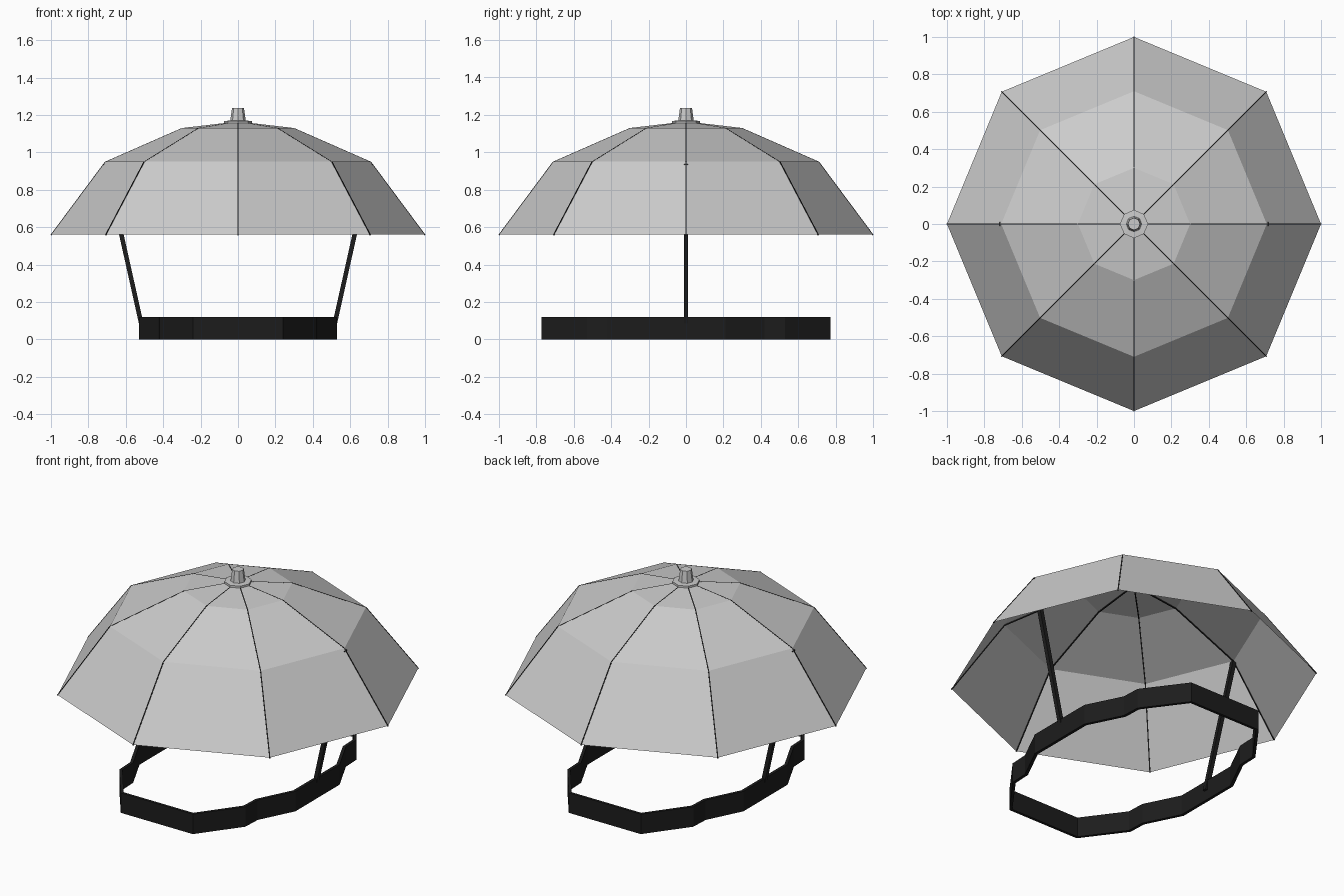
import bpy, bmesh, math
from mathutils import Vector

if "Cube" in bpy.data.objects:
    bpy.data.objects.remove(bpy.data.objects["Cube"])

black = bpy.data.materials.new("black_plastic")
black.diffuse_color = (0.012, 0.012, 0.012, 1)
black.use_nodes = True
black.node_tree.nodes["Principled BSDF"].inputs["Base Color"].default_value = black.diffuse_color
CANOPY = [(1.0, 0.56), (0.71, 0.95), (0.30, 1.13), (0.0, 1.165)]


def finish(name, bm, mat=None, recalc=True):
    if recalc:
        bmesh.ops.recalc_face_normals(bm, faces=bm.faces)
    mesh = bpy.data.meshes.new(name)
    bm.to_mesh(mesh)
    bm.free()
    ob = bpy.data.objects.new(name, mesh)
    bpy.context.collection.objects.link(ob)
    if mat:
        mesh.materials.append(mat)
    return ob


def lathe(name, profile, sides=8, mat=None):
    """Spin an (r, z) profile; points with r = 0 become a pole."""
    bm = bmesh.new()
    rings = []
    for r, z in profile:
        angles = [math.tau * i / sides for i in range(sides)] if r else [0]
        rings.append([bm.verts.new((r * math.cos(a), r * math.sin(a), z)) for a in angles])
    for lo, hi in zip(rings, rings[1:]):
        for i in range(sides):
            j = (i + 1) % sides
            quad = [lo[i % len(lo)], lo[j % len(lo)], hi[j % len(hi)], hi[i % len(hi)]]
            bm.faces.new(list(dict.fromkeys(quad)))
    return finish(name, bm, mat)


def bar(name, start, end, width, mat=None):
    """Square bar between two points."""
    start, end = Vector(start), Vector(end)
    d = (end - start).normalized()
    side = d.cross(Vector((0, 0, 1))).normalized() * width / 2
    up = side.cross(d).normalized() * width / 2
    bm = bmesh.new()
    a, b = [[bm.verts.new(p + side * s + up * t) for s, t in ((1, 1), (-1, 1), (-1, -1), (1, -1))]
            for p in (start, end)]
    bm.faces.new(a)
    bm.faces.new(b)
    for i in range(4):
        j = (i + 1) % 4
        bm.faces.new((a[i], a[j], b[j], b[i]))
    return finish(name, bm, mat)


# Eight-panel canopy
lathe("canopy", CANOPY)

# Thin ribs following the canopy seams
for k in range(8):
    a = math.tau * k / 8
    pts = [(r * math.cos(a), r * math.sin(a), z - 0.003) for r, z in CANOPY]
    for n in range(3):
        bar(f"rib_{k + 1}_{n + 1}", pts[n], pts[n + 1], 0.006, black)

# Cap on top of the canopy
lathe("cap_flange", [(0, 1.155), (0.075, 1.155), (0.075, 1.168), (0, 1.172)])
lathe("cap_knob", [(0, 1.16), (0.042, 1.165), (0.032, 1.238), (0, 1.238)])

# Headband: quarter outline mirrored to a closed loop, then given height and thickness
quarter = [(0.53, 0.21), (0.425, 0.42), (0.42, 0.53), (0.24, 0.773)]
half = quarter + [(-x, y) for x, y in reversed(quarter)]
outline = half + [(-x, -y) for x, y in half]
bm = bmesh.new()
low = [bm.verts.new((x, y, 0)) for x, y in outline]
high = [bm.verts.new((x, y, 0.12)) for x, y in outline]
for i in range(len(outline)):
    j = (i + 1) % len(outline)
    bm.faces.new((low[i], low[j], high[j], high[i]))
band = finish("headband", bm, black, recalc=False)
solid = band.modifiers.new("thickness", 'SOLIDIFY')
solid.thickness = 0.018
solid.offset = -1

# Side struts from headband to canopy
for name, s in (("left_strut", -1), ("right_strut", 1)):
    bar(name, (s * 0.512, 0, 0.06), (s * 0.708, 0, 0.94), 0.024, black)
